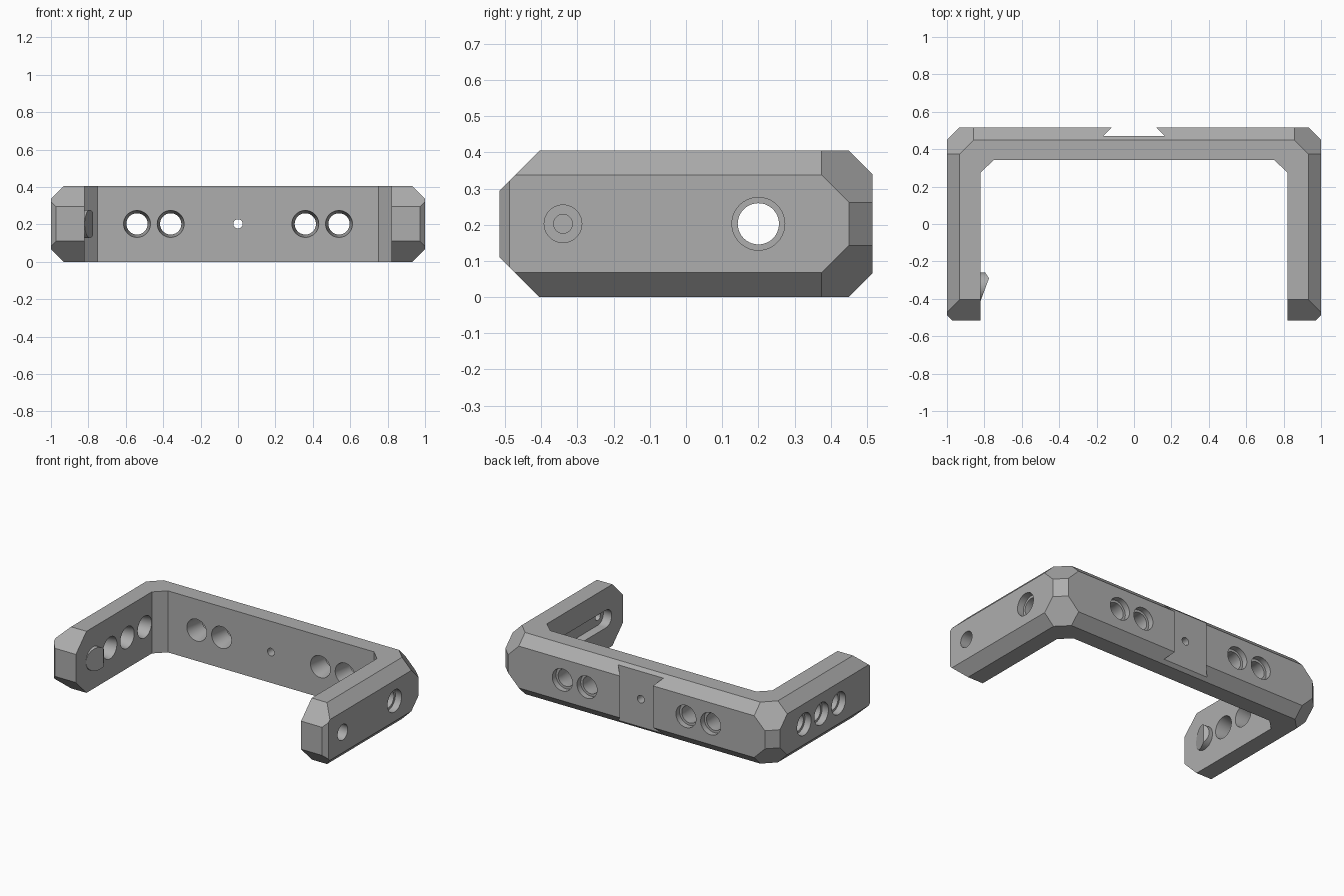
import bpy, bmesh, math
from mathutils import Vector

cube = bpy.data.objects.get("Cube")
if cube:
    bpy.data.objects.remove(cube, do_unlink=True)

grey = bpy.data.materials.new("mid_grey")
grey.use_nodes = True
grey.diffuse_color = (0.42, 0.42, 0.42, 1)
grey.node_tree.nodes["Principled BSDF"].inputs["Base Color"].default_value = grey.diffuse_color

DEPTH, HEIGHT = 0.515, 0.405
MID = HEIGHT / 2


def make_object(name, bm):
    bmesh.ops.recalc_face_normals(bm, faces=bm.faces)
    mesh = bpy.data.meshes.new(name)
    bm.to_mesh(mesh)
    bm.free()
    mesh.materials.append(grey)
    obj = bpy.data.objects.new(name, mesh)
    bpy.context.collection.objects.link(obj)
    return obj


def slice_off(bm, normal, point):
    """Remove everything beyond a plane and cap the cut."""
    geom = bm.verts[:] + bm.edges[:] + bm.faces[:]
    cut = bmesh.ops.bisect_plane(bm, geom=geom, dist=1e-5, plane_co=point,
                                 plane_no=normal, clear_outer=True)
    edges = [e for e in cut["geom_cut"] if isinstance(e, bmesh.types.BMEdge)]
    bmesh.ops.contextual_create(bm, geom=edges)


def prism(name, outline, z0, z1):
    """Extrude an outline in plan from z0 to z1."""
    bm = bmesh.new()
    face = bm.faces.new([bm.verts.new((x, y, z0)) for x, y in outline])
    ext = bmesh.ops.extrude_face_region(bm, geom=[face])
    bmesh.ops.translate(bm, vec=(0, 0, z1 - z0),
                        verts=[v for v in ext["geom"] if isinstance(v, bmesh.types.BMVert)])
    return make_object(name, bm)


def lathe(name, start, direction, profile, sides=40):
    """Solid of (distance, radius) rings along a direction."""
    bm = bmesh.new()
    turn = Vector(direction).to_track_quat('Z', 'Y')
    rings = []
    for t, r in profile:
        angles = [2 * math.pi * i / sides for i in range(sides)]
        rings.append([bm.verts.new(Vector(start) + turn @ Vector((r * math.cos(a), r * math.sin(a), t)))
                      for a in angles])
    for a, b in zip(rings, rings[1:]):
        for i in range(sides):
            j = (i + 1) % sides
            bm.faces.new((a[i], a[j], b[j], b[i]))
    bm.faces.new(rings[0])
    bm.faces.new(rings[-1])
    return make_object(name, bm)


# Bracket block with chamfered outer edges and corners
bm = bmesh.new()
bmesh.ops.create_cube(bm, size=1)
for v in bm.verts:
    v.co = (v.co.x * 2, v.co.y * 2 * DEPTH, (v.co.z + 0.5) * HEIGHT)
for up in (1, -1):
    edge = MID + up * MID
    slice_off(bm, (0, 1, up), (0, 0.45, edge))
    slice_off(bm, (0, -1, up), (0, -0.405, edge))
    for side in (1, -1):
        slice_off(bm, (side, 0, up), (side * 0.932, 0, edge))
for side in (1, -1):
    slice_off(bm, (side, 1, 0), (side, 0.45, 0))
    slice_off(bm, (side, -1, 0), (side, -0.488, 0))
    for up in (1, -1):
        slice_off(bm, (side, 1, up), (side * 0.932, 0.375, MID + up * MID))
bracket = make_object("bracket", bm)

# Open middle and dovetail groove
opening = [(-0.82, -0.7), (0.82, -0.7), (0.82, 0.275), (0.75, 0.342), (-0.75, 0.342), (-0.82, 0.275)]
groove = [(-0.075, 0.56), (-0.165, 0.47), (0.165, 0.47), (0.075, 0.56)]
cutters = [prism("opening_cutter", opening, -0.1, 0.5), prism("groove_cutter", groove, -0.1, 0.5)]

# Tapered through holes, stepped on the outside
hole = [(-0.02, 0.075), (0, 0.072), (0.1, 0.057), (0.135, 0.057), (0.135, 0.073), (0.3, 0.073)]
for x in (-0.54, -0.36, 0.36, 0.54):
    cutters.append(lathe("wall_hole_cutter", (x, 0.342, MID), (0, 1, 0), hole))
for side, y in ((-1, 0.2), (-1, 0.02), (-1, -0.16), (1, 0.2)):
    cutters.append(lathe("arm_hole_cutter", (side * 0.82, y, MID), (side, 0, 0), hole))

# Small centre hole and stepped pin hole
cutters.append(lathe("centre_hole_cutter", (0, 0.25, MID), (0, 1, 0), [(0, 0.025), (0.4, 0.025)]))
pin_hole = [(0, 0.026), (0.14, 0.026), (0.14, 0.052), (0.3, 0.052)]
cutters.append(lathe("pin_hole_cutter", (0.78, -0.34, MID), (1, 0, 0), pin_hole))

# Round-ended slot on the inside of the left arm
bm = bmesh.new()
ends = []
for y, first in ((0.2, 0), (-0.34, math.pi)):
    for i in range(17):
        a = first + math.pi * i / 16
        ends.append(bm.verts.new((0.78, y + 0.058 * math.sin(a), MID + 0.058 * math.cos(a))))
ext = bmesh.ops.extrude_face_region(bm, geom=[bm.faces.new(ends)])
bmesh.ops.translate(bm, vec=(0.1, 0, 0),
                    verts=[v for v in ext["geom"] if isinstance(v, bmesh.types.BMVert)])
cutters.append(make_object("slot_cutter", bm))

bpy.context.view_layer.objects.active = bracket
for cutter in cutters:
    cutter.hide_render = True
    mod = bracket.modifiers.new("cut", 'BOOLEAN')
    mod.operation = 'DIFFERENCE'
    mod.solver = 'EXACT'
    mod.object = cutter
    bpy.ops.object.modifier_apply(modifier=mod.name)
    bpy.data.objects.remove(cutter, do_unlink=True)

# Wedge-shaped catch on the inside of the right arm
catch = lathe("catch", (-0.83, -0.335, MID), (1, 0, 0), [(0, 0.075), (0.06, 0.075)])
bm = bmesh.new()
bm.from_mesh(catch.data)
slice_off(bm, (0.12, -0.045, 0), (-0.82, -0.41, 0))
slice_off(bm, (0.03, 0.02, 0), (-0.775, -0.29, 0))
bm.to_mesh(catch.data)
bm.free()

for obj in (bracket, catch):
    bpy.ops.object.select_all(action='DESELECT')
    obj.select_set(True)
    bpy.context.view_layer.objects.active = obj
    bpy.ops.object.shade_smooth_by_angle(angle=math.radians(25))
